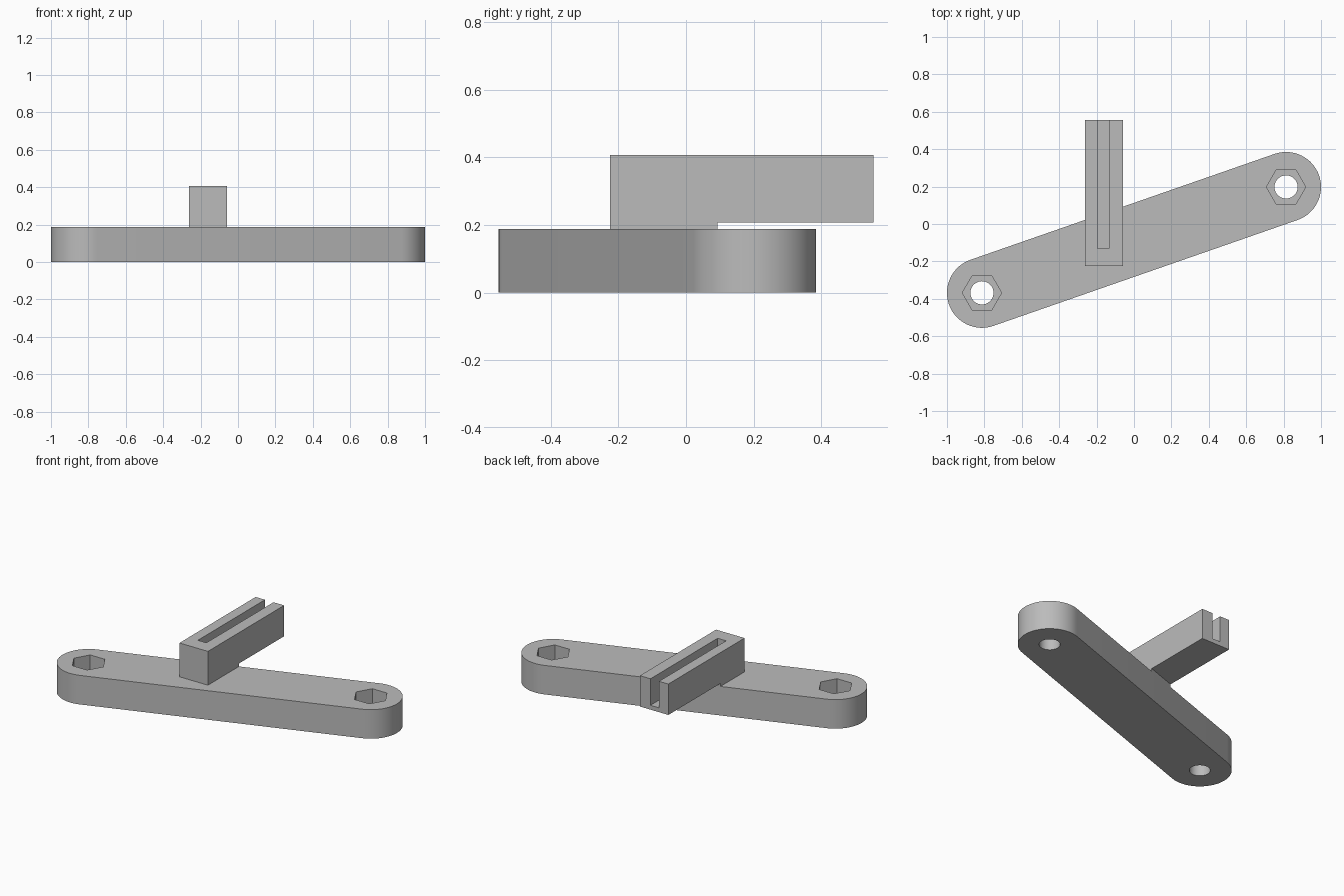
import bpy
import bmesh
from math import cos, sin, pi, atan2, radians
from mathutils import Vector

cube = bpy.data.objects.get("Cube")
if cube:
    bpy.data.objects.remove(cube, do_unlink=True)

grey = bpy.data.materials.new("light grey")
colour = (0.5, 0.5, 0.5, 1)
grey.diffuse_color = colour
grey.use_nodes = True
grey.node_tree.nodes["Principled BSDF"].inputs["Base Color"].default_value = colour


def prism(name, outline, bottom, top):
    """Extrude a counter-clockwise outline between two heights."""
    bm = bmesh.new()
    face = bm.faces.new([bm.verts.new((x, y, bottom)) for x, y in outline])
    extruded = bmesh.ops.extrude_face_region(bm, geom=[face])["geom"]
    verts = [v for v in extruded if isinstance(v, bmesh.types.BMVert)]
    bmesh.ops.translate(bm, verts=verts, vec=(0, 0, top - bottom))
    bmesh.ops.recalc_face_normals(bm, faces=bm.faces)
    mesh = bpy.data.meshes.new(name)
    bm.to_mesh(mesh)
    bm.free()
    mesh.materials.append(grey)
    obj = bpy.data.objects.new(name, mesh)
    bpy.context.collection.objects.link(obj)
    return obj


def arc(centre, radius, start, sweep, steps):
    return [(centre.x + radius * cos(start + sweep * i / steps),
             centre.y + radius * sin(start + sweep * i / steps))
            for i in range(steps + 1)]


def ring(centre, radius, sides):
    return arc(centre, radius, 0, 2 * pi, sides)[:-1]


def rectangle(x0, x1, y0, y1):
    return [(x0, y0), (x1, y0), (x1, y1), (x0, y1)]


def select(obj):
    bpy.ops.object.select_all(action="DESELECT")
    obj.select_set(True)
    bpy.context.view_layer.objects.active = obj


def cut(obj, cutter):
    cutter.hide_render = True
    select(obj)
    mod = obj.modifiers.new("cut", "BOOLEAN")
    mod.operation = "DIFFERENCE"
    mod.solver = "EXACT"
    mod.object = cutter
    bpy.ops.object.modifier_apply(modifier=mod.name)
    bpy.data.objects.remove(cutter, do_unlink=True)


# Slanted bar with round ends
left_end, right_end = Vector((0.813, 0.198)), Vector((-0.813, -0.368))
radius, bar_top = 0.187, 0.188
along = left_end - right_end
angle = atan2(along.y, along.x)
outline = (arc(left_end, radius, angle - pi / 2, pi, 32)
           + arc(right_end, radius, angle + pi / 2, pi, 32))
bar = prism("bar", outline, 0, bar_top)

# Bolt holes with hexagonal nut pockets
for end in (left_end, right_end):
    cut(bar, prism("bolt_hole", ring(end, 0.062, 40), -0.1, 0.3))
    cut(bar, prism("nut_pocket", ring(end, 0.105, 6), 0.078, 0.3))
select(bar)
bpy.ops.object.shade_smooth_by_angle(angle=radians(30))

# Block with a slot open at the top and back
x0, x1, front, back = -0.262, -0.058, -0.225, 0.555
block_bottom, block_top = 0.207, 0.407
block = prism("slotted_block", rectangle(x0, x1, front, back),
              block_bottom, block_top)
cut(block, prism("slot", rectangle(-0.195, -0.134, -0.132, 0.7), 0.235, 0.5))


# Thin foot under the block, trimmed along the back edge of the bar
def bar_back(x):
    return right_end.y + (x - right_end.x) * along.y / along.x + radius / cos(angle)


prism("block_foot", [(x0, front), (x1, front), (x1, bar_back(x1)), (x0, bar_back(x0))],
      bar_top, block_bottom)
